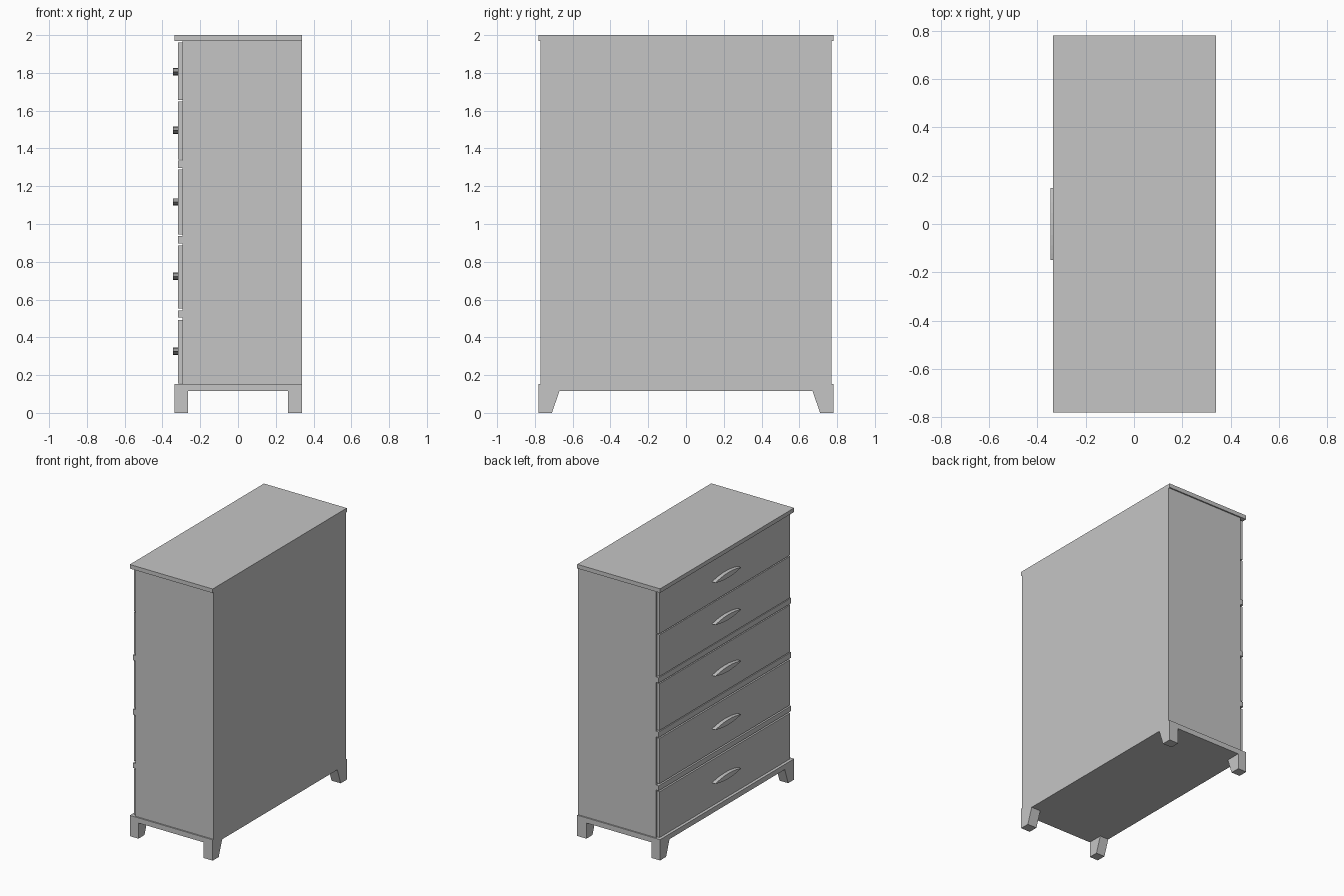
import bpy
import bmesh
import math

cube = bpy.data.objects.get("Cube")
if cube:
    bpy.data.objects.remove(cube, do_unlink=True)

# One painted-wood colour
paint = bpy.data.materials.new("grey_paint")
paint.use_nodes = True
GREY = (0.56, 0.56, 0.56, 1)
paint.diffuse_color = GREY
paint.node_tree.nodes["Principled BSDF"].inputs["Base Color"].default_value = GREY

BACK, BODY_FRONT, DRAWER_FRONT, SLAB_FRONT = 0.34, -0.295, -0.317, -0.335
BODY_Y, SLAB_Y = 0.77, 0.78


def prism(name, outline, x0, x1):
    """Extrude a (y, z) outline along x from x0 to x1."""
    bm = bmesh.new()
    face = bm.faces.new([bm.verts.new((x0, y, z)) for y, z in outline])
    extruded = bmesh.ops.extrude_face_region(bm, geom=[face])["geom"]
    moved = [v for v in extruded if isinstance(v, bmesh.types.BMVert)]
    bmesh.ops.translate(bm, verts=moved, vec=(x1 - x0, 0, 0))
    bmesh.ops.recalc_face_normals(bm, faces=bm.faces)
    mesh = bpy.data.meshes.new(name)
    bm.to_mesh(mesh)
    bm.free()
    mesh.materials.append(paint)
    obj = bpy.data.objects.new(name, mesh)
    bpy.context.collection.objects.link(obj)
    return obj


def board(name, x0, x1, half_y, z0, z1):
    return prism(name, [(-half_y, z0), (half_y, z0), (half_y, z1), (-half_y, z1)], x0, x1)


# Carcass, top and base
board("carcass", BODY_FRONT, BACK, BODY_Y, 0.153, 1.97)
board("top_board", SLAB_FRONT, BACK, SLAB_Y, 1.97, 2.0)
board("base_board", SLAB_FRONT, BACK, SLAB_Y, 0.115, 0.153)

# Legs, tapering towards the floor on their inner side
for side, s in (("left", 1), ("right", -1)):
    outline = [(s * SLAB_Y, 0), (s * SLAB_Y, 0.115), (s * 0.67, 0.115), (s * 0.71, 0)]
    prism("drawer_side_leg_" + side, outline, SLAB_FRONT, -0.265)
    prism("back_leg_" + side, outline, 0.265, BACK)

# Lens-shaped outline for the handles
HALF_LENGTH, HALF_HEIGHT, STEPS = 0.15, 0.019, 10
arc = [(-math.cos(math.pi * i / STEPS), math.sin(math.pi * i / STEPS) ** 2) for i in range(STEPS + 1)]
lens = arc + [(y, -z) for y, z in arc[-2:0:-1]]

# Drawer fronts, each with its handle: bottom, top, handle height
drawers = [(0.156, 0.493, 0.326), (0.552, 0.886, 0.723), (0.944, 1.289, 1.117),
           (1.342, 1.648, 1.496), (1.656, 1.96, 1.806)]
for n, (z0, z1, grip) in enumerate(drawers, 1):
    board(f"drawer_{n}", DRAWER_FRONT, BODY_FRONT, 0.76, z0, z1)
    outline = [(y * HALF_LENGTH, grip + z * HALF_HEIGHT) for y, z in lens]
    prism(f"handle_{n}", outline, -0.345, DRAWER_FRONT)

# Rails between drawers
for n, (z0, z1) in enumerate([(0.504, 0.541), (0.896, 0.937), (1.297, 1.336)], 1):
    board(f"rail_{n}", DRAWER_FRONT, BODY_FRONT, BODY_Y, z0, z1)
